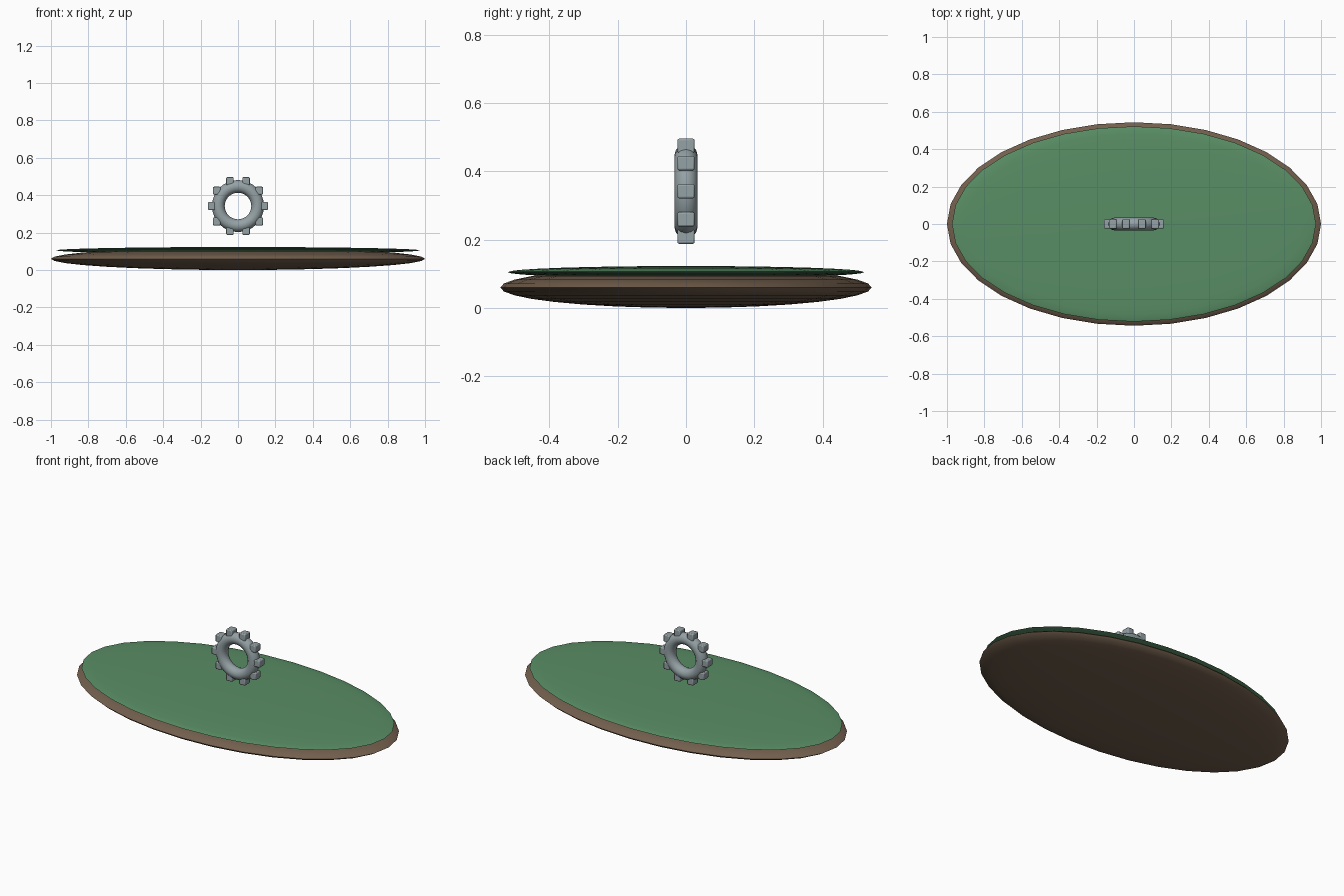
import bpy, math

if "Cube" in bpy.data.objects:
    bpy.data.objects.remove(bpy.data.objects["Cube"])


def material(name, rgb):
    m = bpy.data.materials.new(name)
    m.diffuse_color = (*rgb, 1)
    m.use_nodes = True
    m.node_tree.nodes["Principled BSDF"].inputs["Base Color"].default_value = m.diffuse_color
    return m


EARTH = material("earth brown", (0.17, 0.115, 0.075))
GRASS = material("grass green", (0.10, 0.27, 0.13))
STEEL = material("steel grey", (0.30, 0.36, 0.38))


def finish(name, mat, angle):
    o = bpy.context.object
    o.name = name
    o.data.materials.append(mat)
    bpy.ops.object.transform_apply(location=False, rotation=True, scale=True)
    bpy.ops.object.shade_smooth_by_angle(angle=math.radians(angle))
    return o


def flat_ellipsoid(name, mat, z, size):
    bpy.ops.mesh.primitive_uv_sphere_add(segments=32, ring_count=16, radius=1, location=(0, 0, z))
    bpy.context.object.scale = size
    finish(name, mat, 40)


# Earth base with a thin layer of grass on top
flat_ellipsoid("earth_base", EARTH, 0.06, (1.0, 0.544, 0.06))
flat_ellipsoid("grass_layer", GRASS, 0.105, (0.973, 0.522, 0.018))

# Upright gear ring floating above the grass
GEAR_Z = 0.342
bpy.ops.mesh.primitive_torus_add(major_segments=32, minor_segments=12, major_radius=0.105,
                                 minor_radius=0.034, location=(0, 0, GEAR_Z),
                                 rotation=(math.pi / 2, 0, 0))
finish("gear_ring", STEEL, 60)

# Ten upright rounded blocks around the ring
for i in range(10):
    a = math.tau * i / 10
    bpy.ops.mesh.primitive_cube_add(size=1, location=(0.14 * math.cos(a), 0,
                                                      GEAR_Z + 0.14 * math.sin(a)))
    bpy.context.object.scale = (0.04, 0.05, 0.042)
    tooth = finish(f"gear_tooth_{i + 1}", STEEL, 30)
    bevel = tooth.modifiers.new("soft_edges", "BEVEL")
    bevel.width = 0.005
    bevel.segments = 2
